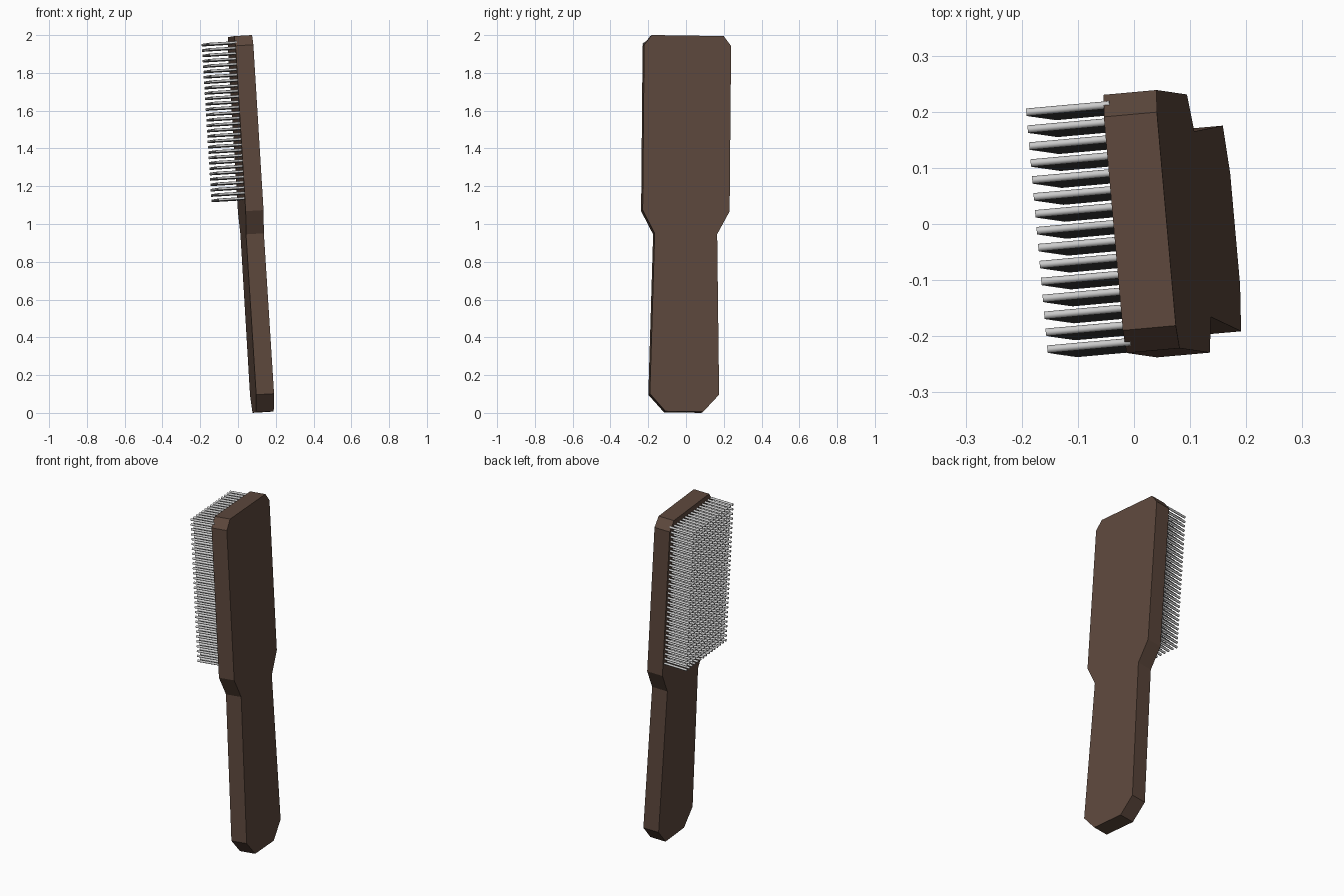
import bpy, bmesh, math
from mathutils import Vector, Matrix

if "Cube" in bpy.data.objects:
    bpy.data.objects.remove(bpy.data.objects["Cube"])

# leaning frame shared by both parts
up = Vector((-0.0616, 0.009, 1)).normalized()
side = Vector((-0.0895, 0.996, 0))
side = (side - up * side.dot(up)).normalized()
out = side.cross(up)
FRAME = Matrix((out, side, up)).transposed().to_4x4()
FRAME.translation = Vector((0.133, -0.013, 0.0045))

HALF = 0.0475  # half thickness of the body


def material(name, rgb):
    m = bpy.data.materials.new(name)
    m.diffuse_color = (*rgb, 1)
    m.use_nodes = True
    m.node_tree.nodes["Principled BSDF"].inputs["Base Color"].default_value = m.diffuse_color
    return m


def make(name, bm, mat):
    bmesh.ops.recalc_face_normals(bm, faces=bm.faces)
    bm.transform(FRAME)
    me = bpy.data.meshes.new(name)
    bm.to_mesh(me)
    bm.free()
    ob = bpy.data.objects.new(name, me)
    bpy.context.collection.objects.link(ob)
    me.materials.append(mat)
    return ob


# wooden body: mirrored half outline (half width, height), extruded
half = [(0.10, 0.0), (0.184, 0.092), (0.166, 0.943), (0.231, 1.065),
        (0.231, 1.942), (0.191, 1.994)]
outline = half + [(-w, h) for w, h in reversed(half)]
bm = bmesh.new()
face = bm.faces.new([bm.verts.new((-HALF, w, h)) for w, h in outline])
res = bmesh.ops.extrude_face_region(bm, geom=[face])
bmesh.ops.translate(bm, vec=(2 * HALF, 0, 0),
                    verts=[g for g in res["geom"] if isinstance(g, bmesh.types.BMVert)])
make("brush_body", bm, material("dark brown wood", (0.11, 0.065, 0.046)))

# wire bristles: grid of thin rods
ROWS, COLS, LENGTH = 30, 15, 0.139
turn = Matrix.Rotation(math.pi / 2, 4, 'Y')
bm = bmesh.new()
for r in range(ROWS):
    h = 1.134 + (1.96 - 1.134) * r / (ROWS - 1)
    for c in range(COLS):
        w = -0.212 + 0.424 * c / (COLS - 1)
        place = Matrix.Translation((-HALF - LENGTH / 2 + 0.005, w, h)) @ turn
        bmesh.ops.create_cone(bm, cap_ends=True, segments=8, radius1=0.0068,
                              radius2=0.0068, depth=LENGTH + 0.01, matrix=place)
bristles = make("wire_bristles", bm, material("steel grey", (0.6, 0.6, 0.6)))
bpy.context.view_layer.objects.active = bristles
bristles.select_set(True)
bpy.ops.object.shade_smooth_by_angle(angle=math.radians(50))
